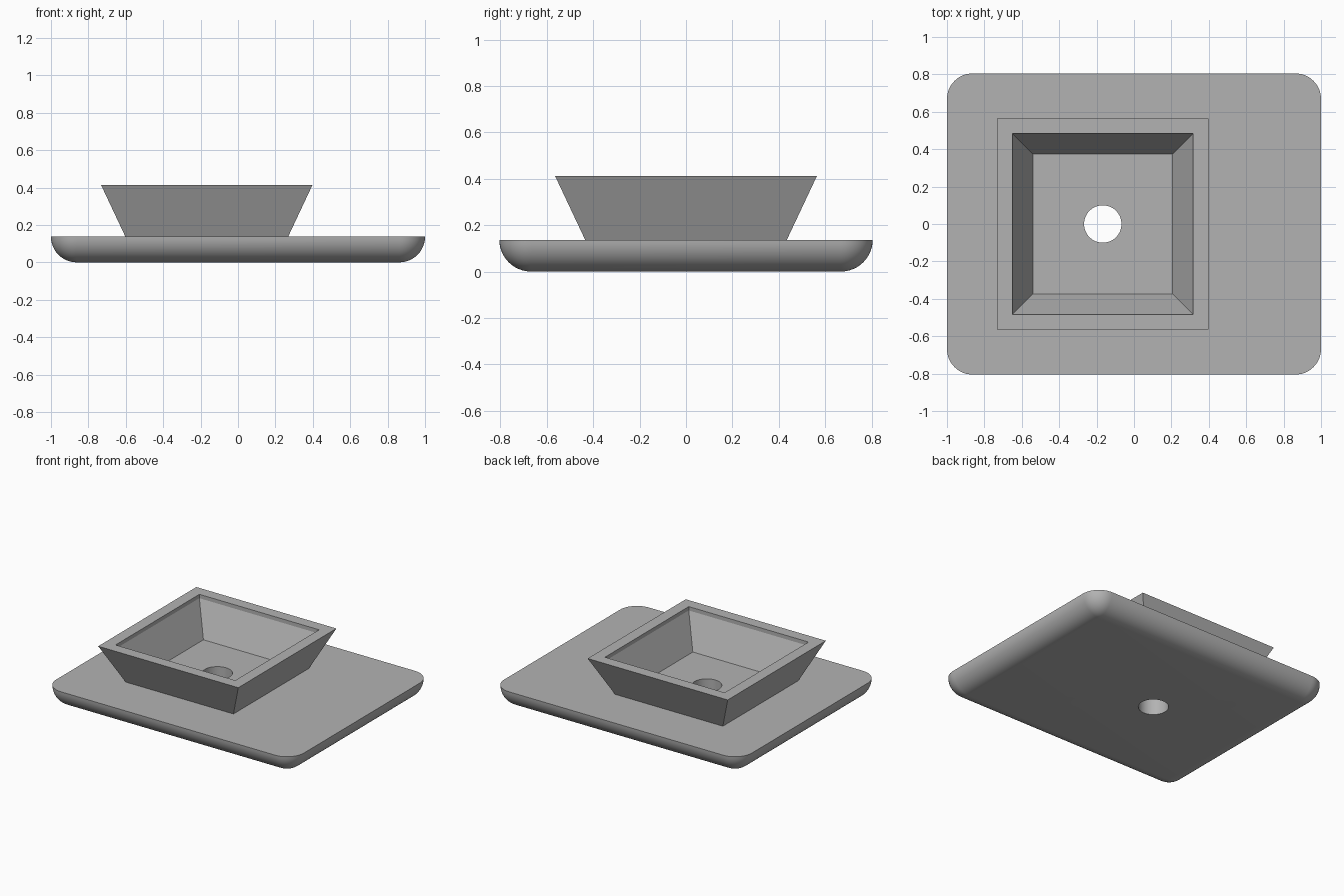
import bpy, bmesh, math

default = bpy.data.objects.get("Cube")
if default:
    bpy.data.objects.remove(default, do_unlink=True)

BASIN_X = -0.167
SLAB_TOP = 0.137
HALF_X, HALF_Y = 1.0, 0.805
STEPS = 12

grey = bpy.data.materials.new("light grey")
grey.use_nodes = True
colour = (0.45, 0.45, 0.45, 1)
grey.diffuse_color = colour
grey.node_tree.nodes["Principled BSDF"].inputs["Base Color"].default_value = colour


def loft(name, rings):
    """Skin a stack of closed rings and cap both ends."""
    bm = bmesh.new()
    loops = [[bm.verts.new(p) for p in ring] for ring in rings]
    for a, b in zip(loops, loops[1:]):
        for i in range(len(a)):
            j = (i + 1) % len(a)
            bm.faces.new((a[i], a[j], b[j], b[i]))
    bm.faces.new(loops[0][::-1])
    bm.faces.new(loops[-1])
    bmesh.ops.remove_doubles(bm, verts=bm.verts, dist=0.0001)
    bmesh.ops.recalc_face_normals(bm, faces=bm.faces)
    mesh = bpy.data.meshes.new(name)
    bm.to_mesh(mesh)
    bm.free()
    mesh.materials.append(grey)
    obj = bpy.data.objects.new(name, mesh)
    bpy.context.collection.objects.link(obj)
    return obj


def rounded_ring(radius, z):
    """Rounded rectangle whose corner centres stay fixed."""
    cx, cy = HALF_X - SLAB_TOP, HALF_Y - SLAB_TOP
    ring = []
    for corner, (sx, sy) in enumerate(((1, 1), (-1, 1), (-1, -1), (1, -1))):
        for k in range(STEPS + 1):
            a = (corner + k / STEPS) * math.pi / 2
            ring.append((sx * cx + radius * math.cos(a),
                         sy * cy + radius * math.sin(a), z))
    return ring


def square_ring(half, z):
    return [(BASIN_X + sx * half, sy * half, z)
            for sx, sy in ((1, 1), (-1, 1), (-1, -1), (1, -1))]


# Counter slab: rounded underside meeting a flat top
slab_rings = []
for k in range(STEPS + 1):
    a = k / STEPS * math.pi / 2
    slab_rings.append(rounded_ring(SLAB_TOP * math.sin(a),
                                   SLAB_TOP * (1 - math.cos(a))))
slab = loft("counter_slab", slab_rings)

# Flared basin: outer wall, rim, short upright lip, sloped inner wall, floor
basin = loft("basin", [square_ring(half, z) for half, z in (
    (0.435, SLAB_TOP), (0.565, 0.413), (0.483, 0.413),
    (0.483, 0.385), (0.373, 0.153))])

# Drain hole through both parts
bpy.ops.mesh.primitive_cylinder_add(vertices=48, radius=0.1, depth=1,
                                    location=(BASIN_X, 0, 0.1))
cutter = bpy.context.object
cutter.name = "drain_cutter"
cutter.data.materials.append(grey)
cutter.hide_render = True
cutter.hide_set(True)

for part in (slab, basin):
    hole = part.modifiers.new("drain_hole", 'BOOLEAN')
    hole.operation = 'DIFFERENCE'
    hole.solver = 'EXACT'
    hole.object = cutter
    bpy.ops.object.select_all(action='DESELECT')
    part.select_set(True)
    bpy.context.view_layer.objects.active = part
    bpy.ops.object.modifier_apply(modifier=hole.name)
    bpy.ops.object.shade_smooth_by_angle(angle=math.radians(25))
